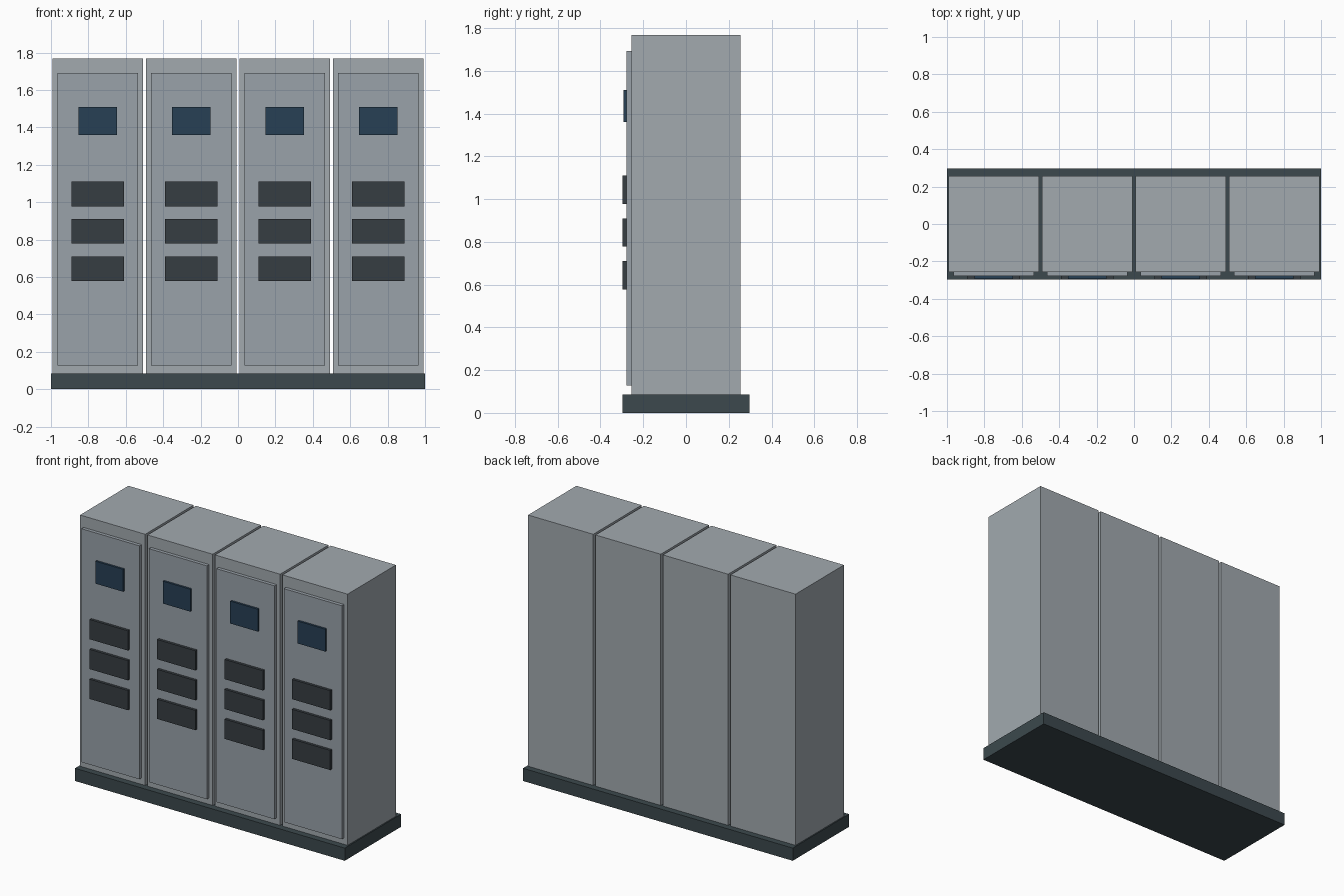
import bpy

if "Cube" in bpy.data.objects:
    bpy.data.objects.remove(bpy.data.objects["Cube"])


def material(name, rgb):
    m = bpy.data.materials.new(name)
    m.diffuse_color = (*rgb, 1)
    m.use_nodes = True
    m.node_tree.nodes["Principled BSDF"].inputs["Base Color"].default_value = m.diffuse_color
    return m


GREY = material("cabinet_grey", (0.36, 0.40, 0.43))
DOOR = material("door_grey", (0.32, 0.36, 0.40))
DARK = material("plinth_dark", (0.045, 0.066, 0.075))
BLUE = material("screen_blue", (0.02, 0.05, 0.09))
BLACK = material("vent_dark", (0.037, 0.047, 0.054))


def box(name, x, y, z, mat):
    """Box from (min, max) ranges on each axis."""
    lo, hi = zip(x, y, z)
    bpy.ops.mesh.primitive_cube_add(
        size=1, location=[(a + b) / 2 for a, b in zip(lo, hi)])
    ob = bpy.context.object
    ob.name = name
    ob.scale = [b - a for a, b in zip(lo, hi)]
    bpy.ops.object.transform_apply(location=False, rotation=False, scale=True)
    ob.data.materials.append(mat)
    return ob


def span(c, width):
    return (c - width / 2, c + width / 2)


# Shared plinth
box("plinth", (-1, 1), (-0.298, 0.298), (0, 0.085), DARK)

# Four identical cabinets side by side
for i in range(4):
    cx = -0.75 + 0.5 * i
    n = i + 1
    box(f"cabinet_{n}", span(cx, 0.483), (-0.256, 0.256), (0.085, 1.768), GREY)
    box(f"door_{n}", span(cx, 0.43), (-0.279, -0.256), (0.128, 1.692), DOOR)
    box(f"screen_{n}", span(cx, 0.205), (-0.293, -0.277), (1.36, 1.51), BLUE)
    # Row of three drawer panels below the screen
    for k in range(3):
        z = 0.644 + 0.2 * k
        box(f"panel_{n}_{k + 1}", span(cx, 0.283), (-0.297, -0.277),
            span(z, 0.132), BLACK)
